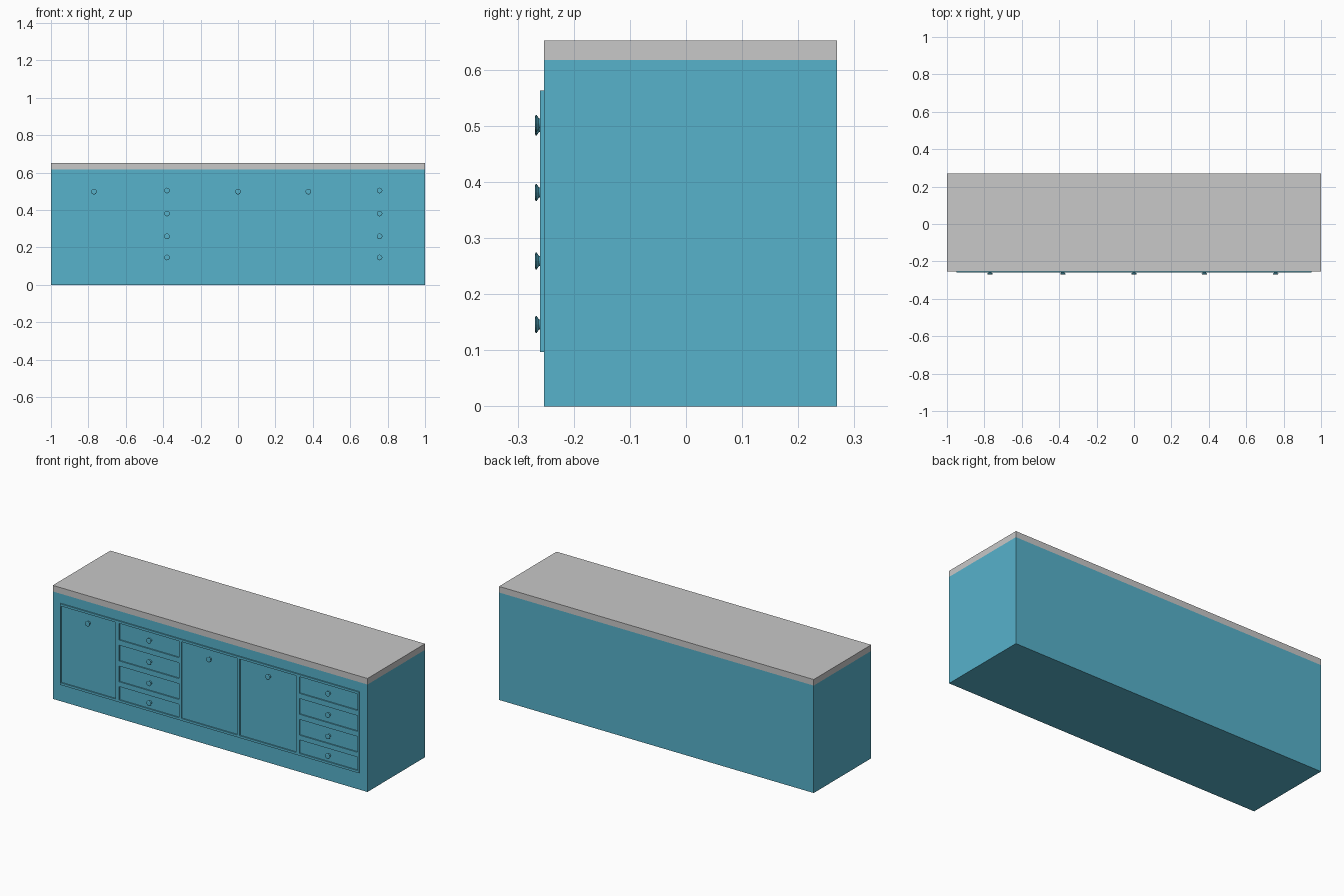
import bpy, bmesh, math
from mathutils import Matrix, Vector

if "Cube" in bpy.data.objects:
    bpy.data.objects.remove(bpy.data.objects["Cube"])

def material(name, rgb):
    m = bpy.data.materials.new(name)
    m.diffuse_color = (*rgb, 1)
    m.use_nodes = True
    m.node_tree.nodes["Principled BSDF"].inputs["Base Color"].default_value = m.diffuse_color
    return m

TEAL = material("teal paint", (0.095, 0.445, 0.597))
GREY = material("grey worktop", (0.58, 0.58, 0.58))

def finish(bm, name, mat):
    bmesh.ops.recalc_face_normals(bm, faces=bm.faces)
    me = bpy.data.meshes.new(name)
    bm.to_mesh(me)
    bm.free()
    me.materials.append(mat)
    ob = bpy.data.objects.new(name, me)
    bpy.context.collection.objects.link(ob)
    return ob

def add_box(bm, x0, x1, y0, y1, z0, z1):
    size = Vector((x1 - x0, y1 - y0, z1 - z0))
    mid = Vector((x0 + x1, y0 + y1, z0 + z1)) / 2
    bmesh.ops.create_cube(bm, size=1, matrix=Matrix.Translation(mid) @ Matrix.Diagonal((*size, 1)))

def box(name, mat, *dims):
    bm = bmesh.new()
    add_box(bm, *dims)
    return finish(bm, name, mat)

FRONT, BACK, FACE = -0.253, 0.269, -0.260

# Carcass and worktop
box("cabinet_body", TEAL, -1, 1, FRONT, BACK, 0, 0.617)
box("worktop", GREY, -1, 1, FRONT, BACK, 0.617, 0.652)

# Door and drawer openings as (x0, x1, z0, z1), left to right
rows = [(0.11, 0.187), (0.215, 0.305), (0.335, 0.425), (0.455, 0.55)]
columns = [(-0.943, -0.595, [(0.11, 0.55)]), (-0.573, -0.192, rows),
           (-0.178, 0.175, [(0.11, 0.55)]), (0.192, 0.55, [(0.11, 0.55)]),
           (0.572, 0.943, rows)]

# Face frame: stiles between columns, rails between rows
bm = bmesh.new()
edge = -0.95
for x0, x1, openings in columns:
    add_box(bm, edge, x0, FACE, FRONT, 0.097, 0.563)
    low = 0.097
    for z0, z1 in openings:
        add_box(bm, x0, x1, FACE, FRONT, low, z0)
        low = z1
    add_box(bm, x0, x1, FACE, FRONT, low, 0.563)
    edge = x1
add_box(bm, edge, 0.95, FACE, FRONT, 0.097, 0.563)
finish(bm, "face_frame", TEAL)

# Turned knobs, profile as (radius, y)
PROFILE = [(0.010, FRONT), (0.009, -0.262), (0.015, -0.266), (0.015, -0.268), (0.011, -0.2695)]

def knob(x, z, name):
    bm = bmesh.new()
    n = 16
    rings = [[bm.verts.new((x + r * math.cos(2 * math.pi * i / n), y,
                            z + r * math.sin(2 * math.pi * i / n))) for i in range(n)]
             for r, y in PROFILE]
    for a, b in zip(rings, rings[1:]):
        for i in range(n):
            j = (i + 1) % n
            bm.faces.new((a[i], a[j], b[j], b[i]))
    bm.faces.new(rings[0])
    bm.faces.new(rings[-1])
    finish(bm, name, TEAL)

for x in (-0.77, 0.0, 0.376):
    knob(x, 0.498, "door_knob")
for x in (-0.38, 0.757):
    for z in (0.146, 0.259, 0.381, 0.504):
        knob(x, z, "drawer_knob")
